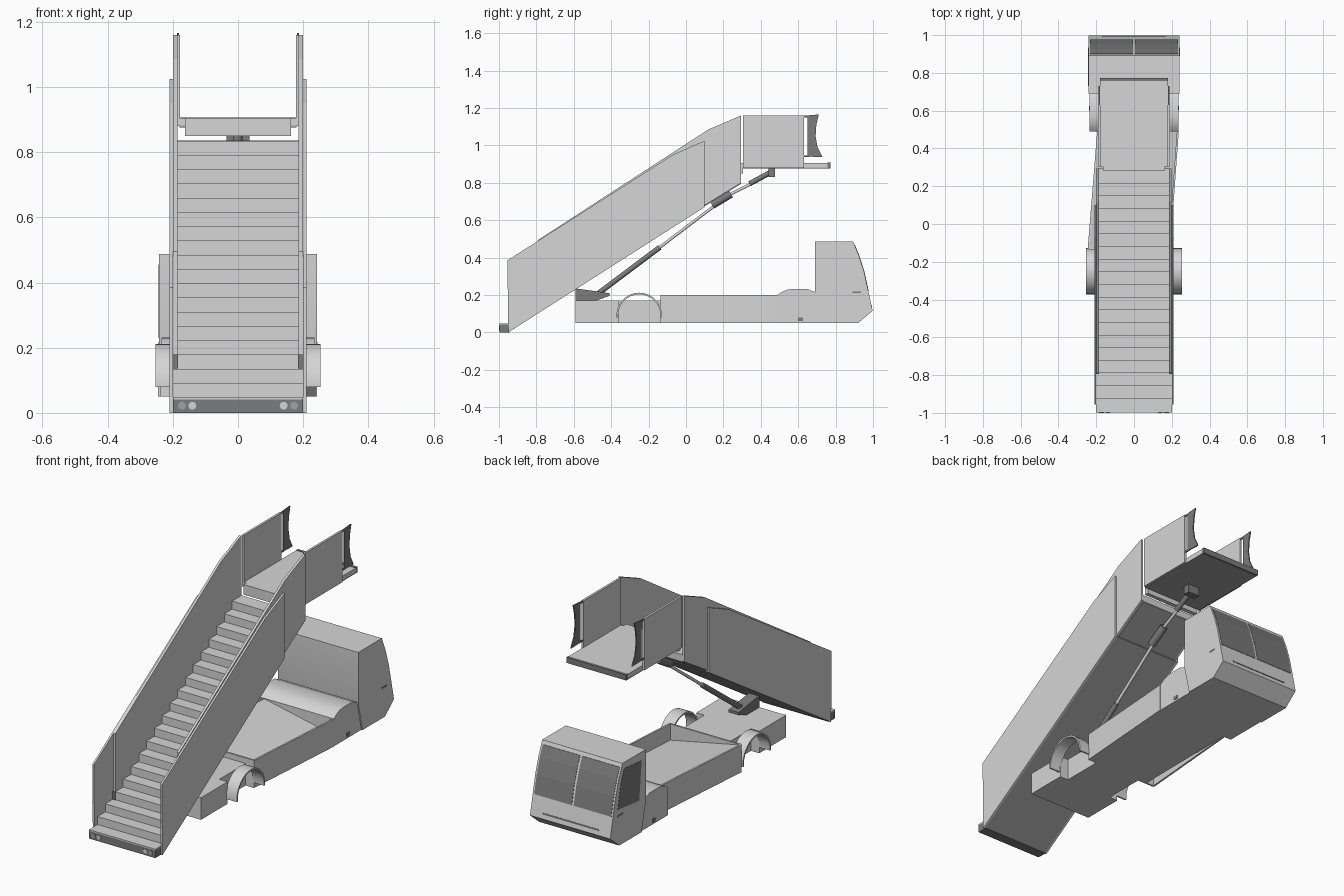
import bpy, bmesh, math
from mathutils import Vector

cube = bpy.data.objects.get("Cube")
if cube:
    bpy.data.objects.remove(cube, do_unlink=True)


def material(name, value):
    m = bpy.data.materials.new(name)
    m.use_nodes = True
    colour = (value, value, value, 1)
    m.diffuse_color = colour
    m.node_tree.nodes["Principled BSDF"].inputs["Base Color"].default_value = colour
    return m


GREY = material("light grey paint", 0.67)
MID = material("medium grey underside", 0.36)
DARK = material("dark grey", 0.2)


def finish(name, bm, mat, smooth=False):
    bmesh.ops.recalc_face_normals(bm, faces=bm.faces)
    me = bpy.data.meshes.new(name)
    bm.to_mesh(me)
    bm.free()
    ob = bpy.data.objects.new(name, me)
    bpy.context.collection.objects.link(ob)
    me.materials.append(mat)
    if smooth:
        bpy.ops.object.select_all(action='DESELECT')
        ob.select_set(True)
        bpy.context.view_layer.objects.active = ob
        bpy.ops.object.shade_smooth_by_angle(angle=math.radians(35))


def loft(name, start, end, mat=GREY, smooth=False):
    """Closed solid between two matching outlines."""
    bm = bmesh.new()
    a = [bm.verts.new(p) for p in start]
    b = [bm.verts.new(p) for p in end]
    bm.faces.new(a)
    bm.faces.new(b)
    for i in range(len(a)):
        bm.faces.new((a[i - 1], a[i], b[i], b[i - 1]))
    finish(name, bm, mat, smooth)


def side_prism(name, profile, x0, x1, mat=GREY, smooth=False):
    """Profile in (y, z) swept from x0 to x1."""
    loft(name, [(x0, y, z) for y, z in profile], [(x1, y, z) for y, z in profile], mat, smooth)


def plan_prism(name, outline, z0, z1, mat=GREY):
    """Outline in (x, y) raised from z0 to z1."""
    loft(name, [(x, y, z0) for x, y in outline], [(x, y, z1) for x, y in outline], mat)


def box(name, x0, x1, y0, y1, z0, z1, mat=GREY):
    side_prism(name, [(y0, z0), (y1, z0), (y1, z1), (y0, z1)], x0, x1, mat)


def both_sides(name, profile, inner, outer, mat=GREY, smooth=False):
    for side, s in (("left", 1), ("right", -1)):
        side_prism(f"{side}_{name}", profile, s * inner, s * outer, mat, smooth)


def rod(name, a, b, radius, mat):
    a, b = Vector(a), Vector(b)
    d = b - a
    bm = bmesh.new()
    bmesh.ops.create_cone(bm, cap_ends=True, segments=16, radius1=radius,
                          radius2=radius, depth=d.length)
    bmesh.ops.rotate(bm, verts=bm.verts,
                     matrix=Vector((0, 0, 1)).rotation_difference(d).to_matrix())
    bmesh.ops.translate(bm, verts=bm.verts, vec=(a + b) / 2)
    finish(name, bm, mat, True)


# Staircase: stepped top, sloping flat underside
RUN, RISE, Y0, Z0 = 0.067, 0.0437, -0.79, 0.135


def steps(first, last):
    pts = []
    for j in range(first, last):
        z = Z0 + RISE * (j + 1)
        pts += [(Y0 + RUN * j, z), (Y0 + RUN * (j + 1), z)]
    return pts


side_prism("lower_stairs", [(-0.998, 0.041), (-0.998, 0.048)] + steps(-3, 0)
           + [(Y0, 0.115), (-0.9, 0.041)], -0.2, 0.2)
side_prism("upper_stairs", steps(0, 16) + [(0.295, 0.835), (0.295, 0.80), (0.1, 0.68), (Y0, 0.115)],
           -0.188, 0.188)
side_prism("lower_underside", [(-0.95, 0.0), (0.1, 0.67), (0.1, 0.685), (-0.95, 0.015)],
           -0.2, 0.2, MID)
side_prism("upper_underside", [(0.1, 0.675), (0.295, 0.795), (0.295, 0.803), (0.1, 0.683)],
           -0.186, 0.186, MID)

# Side walls of the two telescoping stair sections
both_sides("lower_wall", [(-0.95, 0.0), (-0.955, 0.385), (-0.07, 0.95), (0.1, 1.025),
                          (0.1, 0.67)], 0.2, 0.21)
both_sides("upper_wall", [(Y0, 0.11), (Y0, 0.495), (0.12, 1.085), (0.295, 1.16),
                          (0.295, 0.80), (0.1, 0.68)], 0.186, 0.199)
both_sides("wall_foot_cap", [(Y0 - 0.005, 0.136), (Y0 - 0.005, 0.179), (Y0, 0.179), (Y0, 0.136)],
           0.184, 0.2, DARK)

# Foot bumper with lamps
box("foot_bumper", -0.2, 0.2, -0.998, -0.945, 0.0, 0.041, DARK)
for x, mat in ((0.172, MID), (0.14, GREY)):
    for s in (-1, 1):
        rod("bumper_lamp", (s * x, -1.0, 0.022), (s * x, -0.99, 0.022), 0.012, mat)

# Upper platform, its walls and the curved end flaps
box("platform", -0.18, 0.18, 0.305, 0.757, 0.882, 0.905)
box("platform_underside", -0.18, 0.18, 0.305, 0.757, 0.876, 0.882, MID)
box("platform_front_edge", -0.163, 0.163, 0.282, 0.305, 0.85, 0.905)
box("platform_bumper", -0.18, 0.18, 0.757, 0.772, 0.876, 0.907, DARK)
both_sides("platform_wall", [(0.305, 0.88), (0.305, 1.16), (0.63, 1.16), (0.63, 0.88)], 0.178, 0.19)
for name, z in (("flap_top_hinge", 1.15), ("flap_bottom_hinge", 0.938)):
    both_sides(name, [(0.63, z), (0.63, z + 0.009), (0.66, z + 0.009), (0.66, z)],
               0.181, 0.187, DARK)
both_sides("end_flap", [(0.65, 0.94), (0.65, 1.16), (0.71, 1.165), (0.697, 1.11), (0.693, 1.05),
                        (0.703, 0.99), (0.73, 0.937)], 0.181, 0.187, DARK)

# Lifting ram in telescoping stages, with its brackets
stages = [("ram_lower_tube", (-0.5, 0.185), (-0.14, 0.455), 0.014, DARK),
          ("ram_lower_rod", (-0.14, 0.455), (0.15, 0.675), 0.008, GREY),
          ("ram_collar", (0.14, 0.68), (0.24, 0.74), 0.021, DARK),
          ("ram_upper_rod", (0.24, 0.74), (0.36, 0.8), 0.008, GREY),
          ("ram_upper_tube", (0.34, 0.795), (0.46, 0.86), 0.014, DARK)]
for name, a, b, radius, mat in stages:
    rod(name, (0, *a), (0, *b), radius, mat)
box("ram_top_bracket", -0.035, 0.035, 0.44, 0.477, 0.83, 0.878, DARK)
side_prism("ram_base_bracket", [(-0.59, 0.17), (-0.59, 0.235), (-0.41, 0.21), (-0.41, 0.195),
                                (-0.48, 0.17)], -0.03, 0.03, DARK)

# Tail of the chassis, narrowed between the wheel arches
box("chassis_tail", -0.19, 0.19, -0.59, -0.36, 0.05, 0.17)
box("chassis_spine", -0.14, 0.14, -0.36, -0.13, 0.05, 0.17)

# Middle body: skewed open tray with a floor falling towards one side wall
loft("body_floor",
     [(-0.19, -0.13, 0.05), (0.19, -0.13, 0.05), (0.235, 0.49, 0.05), (-0.185, 0.49, 0.05)],
     [(-0.24, -0.13, 0.198), (0.19, -0.13, 0.11), (0.235, 0.49, 0.11), (-0.19, 0.49, 0.198)])
plan_prism("body_left_wall", [(0.182, -0.13), (0.192, -0.13), (0.237, 0.49), (0.227, 0.49)],
           0.05, 0.2)
plan_prism("body_right_wall", [(-0.245, -0.13), (-0.235, -0.13), (-0.185, 0.49), (-0.195, 0.49)],
           0.05, 0.2)
box("body_tail_wall", -0.24, 0.19, -0.135, -0.125, 0.05, 0.2)

# Tail wheel arches: thin half rings, open below
angles = [math.pi * i / 16 for i in range(17)]
arch = []
for radius, sweep in ((0.122, angles), (0.113, angles[::-1])):
    ring = [(-0.25 + radius * math.cos(a), 0.09 + radius * math.sin(a)) for a in sweep]
    arch += [(ring[0][0], 0.08)] + ring + [(ring[-1][0], 0.08)]
both_sides("wheel_arch", arch, 0.185, 0.253, GREY, True)

# Housing between body and cab
side_prism("front_axle_housing", [(0.49, 0.05), (0.49, 0.2), (0.51, 0.215), (0.54, 0.228),
                                  (0.57, 0.232), (0.65, 0.232), (0.7, 0.21), (0.74, 0.05)],
           -0.235, 0.235, GREY, True)
both_sides("step_lamp", [(0.6, 0.06), (0.6, 0.08), (0.625, 0.08), (0.625, 0.06)], 0.23, 0.238, DARK)

# Cab with a bowed nose
nose = [(0.893, 0.487), (0.925, 0.41), (0.952, 0.325), (0.974, 0.225), (0.998, 0.115)]
side_prism("cab", [(0.69, 0.487)] + nose + [(0.92, 0.05), (0.727, 0.05), (0.69, 0.21)],
           -0.242, 0.242, GREY, True)


def nose_plate(points):
    return [(y + 0.002, z) for y, z in points] + [(y - 0.004, z) for y, z in reversed(points)]


both_sides("windscreen", nose_plate([(0.901, 0.468)] + nose[1:4]), 0.006, 0.232, DARK)
side_prism("nose_trim", nose_plate([(0.9915, 0.145), (0.993, 0.138)]), -0.17, 0.17, DARK)
side_prism("side_window", [(0.75, 0.23), (0.73, 0.44), (0.88, 0.455), (0.91, 0.37), (0.935, 0.25)],
           -0.24, -0.2435, DARK)
both_sides("cab_marker", [(0.89, 0.21), (0.89, 0.218), (0.935, 0.218), (0.935, 0.21)],
           0.24, 0.2435, DARK)
